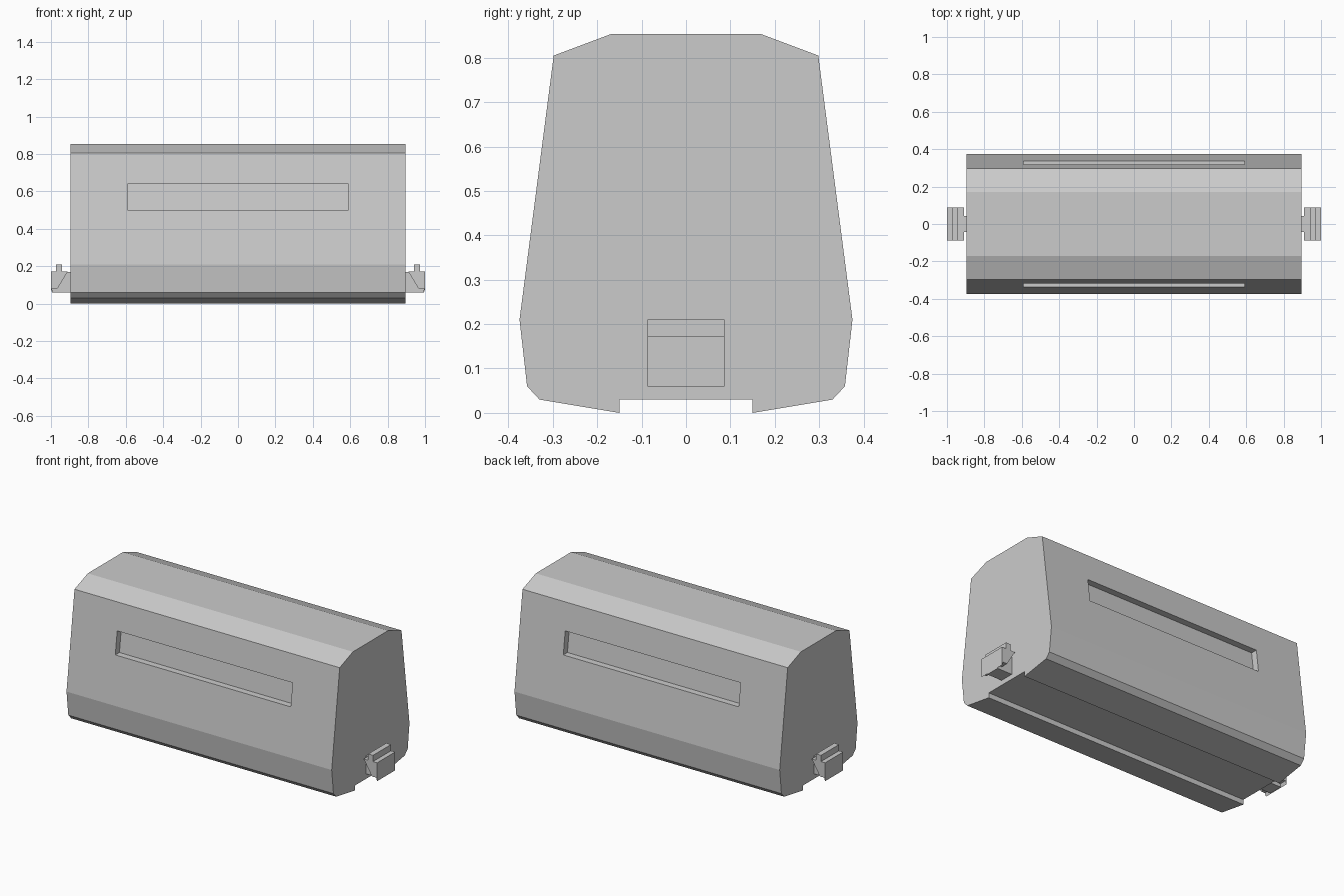
import bpy
import bmesh

cube = bpy.data.objects.get("Cube")
if cube:
    bpy.data.objects.remove(cube, do_unlink=True)

# Single grey material
grey = bpy.data.materials.new("plain grey")
grey.use_nodes = True
colour = (0.6, 0.6, 0.6, 1)
grey.diffuse_color = colour
grey.node_tree.nodes["Principled BSDF"].inputs["Base Color"].default_value = colour


def prism(name, outline, place, travel):
    """Extrude a 2D outline; place maps each point to 3D."""
    bm = bmesh.new()
    face = bm.faces.new([bm.verts.new(place(a, b)) for a, b in outline])
    result = bmesh.ops.extrude_face_region(bm, geom=[face])
    moved = [v for v in result["geom"] if isinstance(v, bmesh.types.BMVert)]
    bmesh.ops.translate(bm, verts=moved, vec=travel)
    bmesh.ops.recalc_face_normals(bm, faces=bm.faces)
    mesh = bpy.data.meshes.new(name)
    bm.to_mesh(mesh)
    bm.free()
    mesh.materials.append(grey)
    obj = bpy.data.objects.new(name, mesh)
    bpy.context.collection.objects.link(obj)
    return obj


def along_x(name, outline, half):
    return prism(name, outline, lambda y, z: (-half, y, z), (2 * half, 0, 0))


def along_y(name, outline, half):
    return prism(name, outline, lambda x, z: (x, -half, z), (0, 2 * half, 0))


# Main body with a channel along the underside
half_outline = [(0.15, 0.03), (0.15, 0), (0.33, 0.03), (0.358, 0.06),
                (0.375, 0.21), (0.298, 0.805), (0.17, 0.853)]
body = along_x("body", half_outline + [(-y, z) for y, z in reversed(half_outline)], 0.895)

# Long shallow recess in the front and back walls
low, high, depth = 0.5, 0.64, 0.04
wall = lambda z: 0.375 - (z - 0.21) * 0.077 / 0.595
for side in (-1, 1):
    outline = [(side * (wall(low) - depth), low), (side * 0.5, low),
               (side * 0.5, high), (side * (wall(high) - depth), high)]
    cutter = along_x("recess_cutter", outline, 0.592)
    cutter.hide_render = True
    cut = body.modifiers.new("recess", "BOOLEAN")
    cut.operation = "DIFFERENCE"
    cut.solver = "EXACT"
    cut.object = cutter
    bpy.context.view_layer.objects.active = body
    bpy.ops.object.modifier_apply(modifier=cut.name)
    bpy.data.objects.remove(cutter, do_unlink=True)

# Hooked couplings at both ends
hook = [(0.91, 0.172), (0.94, 0.172), (0.94, 0.21), (0.972, 0.21),
        (0.972, 0.172), (1, 0.172), (1, 0.06), (0.993, 0.08), (0.965, 0.08)]
neck = [(0.89, 0.06), (0.995, 0.06), (0.995, 0.17), (0.89, 0.17)]
for label, side in (("left", 1), ("right", -1)):
    along_y(label + "_hook", [(side * x, z) for x, z in hook], 0.087)
    along_y(label + "_neck", [(side * x, z) for x, z in neck], 0.043)
